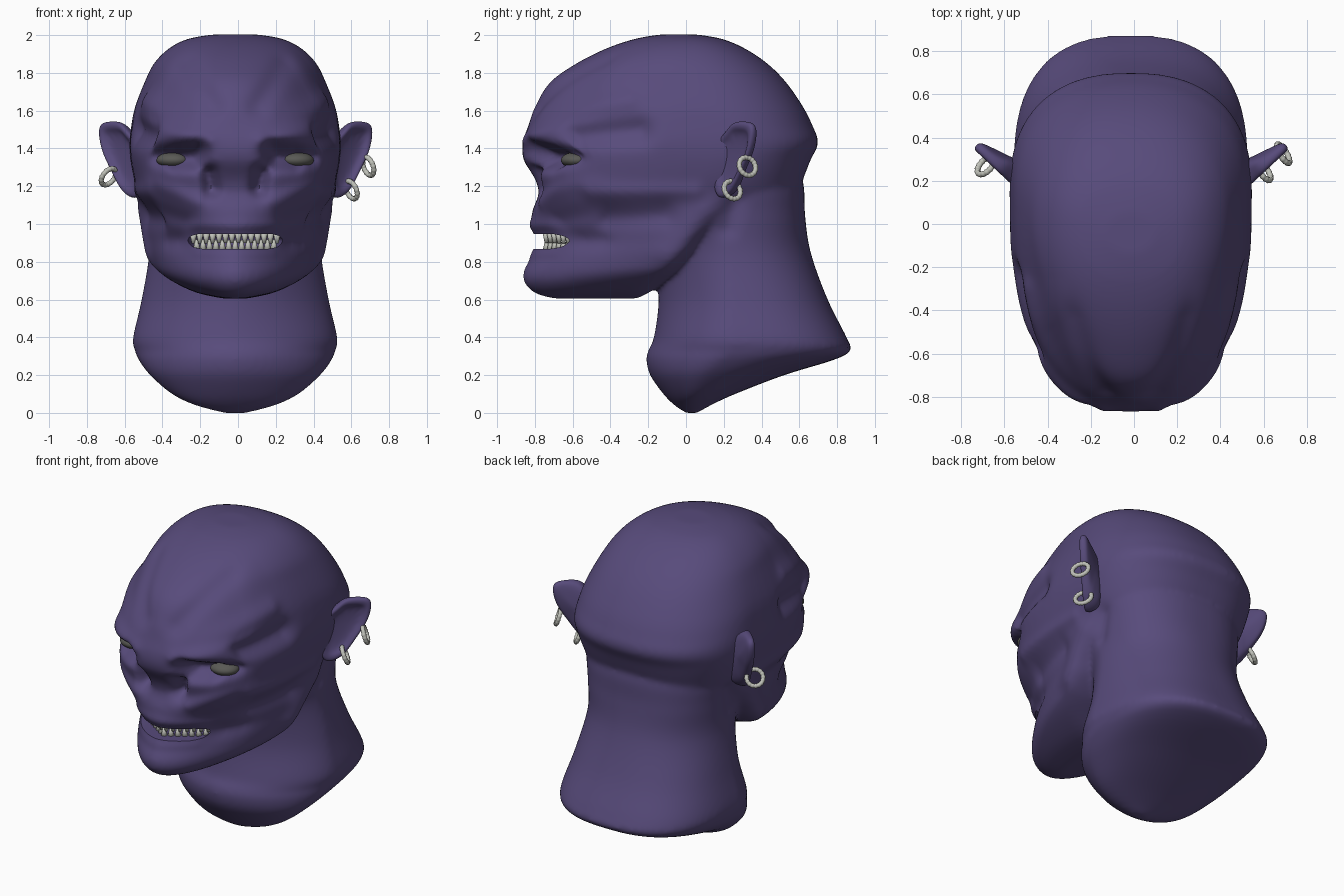
import bpy, bmesh, math
from mathutils import Vector, Matrix

if "Cube" in bpy.data.objects:
    bpy.data.objects.remove(bpy.data.objects["Cube"])

CX = -0.015  # the face sits slightly off centre


def material(name, rgb):
    m = bpy.data.materials.new(name)
    m.diffuse_color = (*rgb, 1)
    m.use_nodes = True
    m.node_tree.nodes["Principled BSDF"].inputs["Base Color"].default_value = m.diffuse_color
    return m


SKIN = material("purple skin", (0.096, 0.070, 0.198))
EYE = material("dark grey eye", (0.10, 0.10, 0.09))
PALE = material("pale metal and bone", (0.52, 0.53, 0.48))


def make(name, bm, mat, smooth=True):
    bmesh.ops.recalc_face_normals(bm, faces=bm.faces)
    me = bpy.data.meshes.new(name)
    bm.to_mesh(me)
    bm.free()
    for p in me.polygons:
        p.use_smooth = smooth
    if mat:
        me.materials.append(mat)
    o = bpy.data.objects.new(name, me)
    bpy.context.collection.objects.link(o)
    return o


def apply_mod(o, kind, **settings):
    m = o.modifiers.new("m", kind)
    for k, v in settings.items():
        setattr(m, k, v)
    bpy.ops.object.select_all(action='DESELECT')
    bpy.context.view_layer.objects.active = o
    o.select_set(True)
    bpy.ops.object.modifier_apply(modifier=m.name)


def skin(bm, rings):
    """Bridge closed rings of points and cap both ends."""
    vs = [[bm.verts.new(p) for p in r] for r in rings]
    n = len(vs[0])
    for a, b in zip(vs, vs[1:]):
        for i in range(n):
            bm.faces.new((a[i], a[(i + 1) % n], b[(i + 1) % n], b[i]))
    bm.faces.new(vs[0][::-1])
    bm.faces.new(vs[-1])


def smooth_rows(rows, steps=5):
    """Catmull-Rom interpolation of the profile rows."""
    out = []
    for i in range(len(rows) - 1):
        p = [rows[max(i - 1, 0)], rows[i], rows[i + 1], rows[min(i + 2, len(rows) - 1)]]
        for s in range(steps):
            t = s / steps
            out.append([0.5 * (2 * b + (c - a) * t + (2 * a - 5 * b + 4 * c - d) * t * t
                               + (3 * b - a - 3 * c + d) * t ** 3) for a, b, c, d in zip(*p)])
    return out + [list(rows[-1])]


def loft(bm, rows, seg=72):
    """Rows: z, front y, back y, half width, front and back squareness, y of widest point."""
    rings = []
    for z, yf, yb, w, nf, nb, cy in smooth_rows(rows):
        ring = []
        for i in range(seg):
            a = 2 * math.pi * i / seg
            c, s = math.cos(a), math.sin(a)
            n = nb if s > 0 else nf
            x = math.copysign(abs(c) ** (2 / n), c) * w
            k = abs(s) ** (2 / n)
            ring.append((x, cy + k * ((yb - cy) if s > 0 else (yf - cy)), z))
        rings.append(ring)
    skin(bm, rings)


# Skull with jaw, and neck, fused into one skin
bm = bmesh.new()
loft(bm, [(.605, -.70, -.26, .06, 2, 2, -.40), (.635, -.80, -.20, .20, 2, 2.3, -.33),
          (.69, -.855, -.12, .32, 1.85, 2.5, -.25), (.75, -.86, -.03, .395, 1.75, 2.5, -.16),
          (.83, -.82, .06, .445, 1.7, 2.5, -.08), (.92, -.80, .15, .465, 1.7, 2.4, -.02),
          (1.0, -.82, .30, .48, 1.85, 2.4, 0), (1.08, -.81, .45, .495, 2.2, 2.5, .02),
          (1.16, -.78, .58, .51, 2.7, 2.6, .05), (1.24, -.80, .62, .535, 2.7, 2.5, .1),
          (1.34, -.86, .66, .555, 2.6, 2.4, .15), (1.43, -.865, .70, .56, 2.7, 2.4, .15),
          (1.52, -.835, .67, .55, 2.5, 2.3, .15), (1.62, -.80, .62, .53, 2.15, 2.3, .1),
          (1.75, -.72, .53, .48, 1.95, 2.3, .05), (1.85, -.58, .43, .43, 1.95, 2.3, 0),
          (1.93, -.42, .31, .35, 2.1, 2.3, 0), (1.98, -.27, .19, .25, 2.2, 2.2, 0),
          (2.003, -.14, .06, .12, 2, 2, -.04)])
loft(bm, [(.0, .0, .06, .06, 2, 2, .03), (.04, -.06, .13, .21, 1.9, 2, .03),
          (.1, -.12, .26, .335, 1.8, 2.1, .06), (.2, -.19, .52, .45, 1.8, 2.3, .12),
          (.28, -.21, .78, .51, 1.8, 2.5, .2), (.33, -.20, .87, .53, 1.8, 2.6, .25),
          (.40, -.17, .85, .54, 1.8, 2.6, .25), (.6, -.145, .75, .495, 1.65, 2.4, .25),
          (.85, -.16, .66, .455, 1.65, 2.2, .23), (1.05, -.15, .63, .465, 1.8, 2.4, .2),
          (1.22, -.1, .62, .48, 2, 2.3, .2), (1.35, 0, .55, .4, 2, 2.2, .2)])
head = make("head_and_neck", bm, SKIN)
apply_mod(head, 'REMESH', mode='VOXEL', voxel_size=0.015)
apply_mod(head, 'SMOOTH', factor=0.5, iterations=6)

# Sculpting strokes: start, end, radius, inward depth (negative bulges out)
FRONT = [  # seen from the front, in x and z
    ((.20, 1.39), (.40, 1.36), .055, .105),     # eye socket
    ((.22, 1.335), (.31, 1.335), .05, .10),     # inner eye corner
    ((.15, 1.44), (.46, 1.52), .045, -.025),    # brow ridge
    ((.125, 1.19), (.14, 1.27), .04, .085),     # nostril
    ((.20, 1.12), (.46, 1.22), .04, -.02),      # cheekbone
    ((.26, 1.02), (.46, 1.08), .045, .025),     # cheek hollow
    ((.12, 1.62), (.26, 1.86), .06, .025),      # forehead hollow
    ((.52, 1.56), (.34, 1.90), .05, -.03),      # temple ridge
    ((.0, .99), (.22, .99), .03, -.012),        # upper lip
    ((.0, .835), (.20, .845), .025, -.006),     # lower lip
    ((.30, .91), (.34, .91), .05, .03),         # mouth corner
]
SIDE = [  # seen from the side, in y and z
    ((-.55, 1.46), (-.25, 1.49), .07, .05),     # temple
    ((-.75, 1.58), (-.30, 1.66), .05, -.018),   # ridge over temple
    ((-.50, 1.17), (.05, 1.17), .045, -.018),   # cheekbone arch
    ((-.42, 1.03), (-.12, 1.05), .065, .03),    # cheek hollow
    ((-.08, .83), (.10, 1.05), .08, -.025),     # jaw muscle
    ((-.60, .72), (-.10, .75), .05, -.01),      # jaw line
    ((.22, .98), (.26, 1.12), .05, .02),        # hollow behind jaw
]


def weight(px, pz, a, b, r):
    dx, dz = b[0] - a[0], b[1] - a[1]
    t = max(0, min(1, ((px - a[0]) * dx + (pz - a[1]) * dz) / (dx * dx + dz * dz)))
    d2 = (px - a[0] - t * dx) ** 2 + (pz - a[1] - t * dz) ** 2
    return math.exp(-d2 / (r * r)) if d2 < 9 * r * r else 0


for v in head.data.vertices:
    x, y, z = v.co
    if z < .6:
        continue
    ax = abs(x)
    mf = max(0, min(1, (-.25 - y) / .2))
    ms = max(0, min(1, (ax - .25) / .15))
    if mf:
        v.co.y += mf * sum(d * weight(ax, z, a, b, r) for a, b, r, d in FRONT)
    if ms:
        v.co.x -= math.copysign(ms, x) * sum(d * weight(y, z, a, b, r) for a, b, r, d in SIDE)
apply_mod(head, 'SMOOTH', factor=0.5, iterations=3)

# Mouth opening
bm = bmesh.new()
loft(bm, [(.868, -.97, -.43, .17, 4, 4, -.7), (.88, -.97, -.41, .225, 4, 4, -.7),
          (.91, -.97, -.40, .25, 4, 4, -.7), (.935, -.97, -.41, .235, 4, 4, -.7),
          (.948, -.97, -.43, .19, 4, 4, -.7)], 48)
cutter = make("mouth_cutter", bm, None)
cutter.hide_render = True
apply_mod(head, 'BOOLEAN', operation='DIFFERENCE', solver='EXACT', object=cutter)
bpy.data.objects.remove(cutter)
bpy.context.view_layer.objects.active = head
bpy.ops.object.shade_smooth_by_angle(angle=math.radians(50))
head.location.x = CX

# Teeth: upper and lower rows on a curve
bm = bmesh.new()
for row, count in ((1, 14), (-1, 13)):
    for i in range(count):
        x = (i - (count - 1) / 2) * .034
        y = -.75 + .62 * abs(x) + .3 * x * x + (0 if row > 0 else .012)
        z = .907 + row * (.022 - abs(x) * .02)
        flip = Matrix.Rotation(math.pi if row > 0 else 0, 4, 'X')
        bmesh.ops.create_cone(bm, cap_ends=True, segments=10, radius1=.021, radius2=.009,
                              depth=.058, matrix=Matrix.Translation((x + CX, y, z)) @ flip)
make("teeth", bm, PALE)

# Eyes
for side, x in (("left", -.345), ("right", .315)):
    bm = bmesh.new()
    bmesh.ops.create_uvsphere(bm, u_segments=32, v_segments=20, radius=1)
    s = 1 if x > 0 else -1
    m = (Matrix.Translation((x, -.585, 1.338)) @ Matrix.Rotation(s * .35, 4, 'Z')
         @ Matrix.Diagonal((.088, .075, .042, 1)))
    bm.transform(m)
    make(side + "_eye", bm, EYE)

# Ears: dished outline leaning out and back, thick at the root
OUTLINE = [(-.06, 1.12), (.05, 1.14), (.11, 1.20), (.165, 1.29), (.22, 1.37), (.25, 1.46),
           (.25, 1.535), (.18, 1.545), (.09, 1.545), (.045, 1.49), (-.06, 1.42)]
mid = Vector((.09, 1.36))
for side, s, shift in (("left", -1, -.025), ("right", 1, 0)):
    rings = []
    for scale, off in ((.8, -.035), (1, -.02), (1, .02), (.78, .022), (.62, -.012)):
        ring = []
        for p in OUTLINE:
            u, z = mid + (Vector(p) - mid) * scale
            o = off - (.09 * max(0, 1 - u / .14) if scale == .8 else 0)
            ring.append((s * (.52 + u * .75 + o * .66) + shift, .19 + u * .70 - o * .75, z))
        rings.append(ring)
    bm = bmesh.new()
    skin(bm, rings)
    ear = make(side + "_ear", bm, SKIN)
    apply_mod(ear, 'SUBSURF', levels=3)

# Earrings: beaded hoops
RINGS = [("right_upper_earring", (.69, .325, 1.305), (.8, .5, .3)),
         ("right_lower_earring", (.60, .245, 1.18), (.75, .5, .35)),
         ("left_earring", (-.685, .27, 1.25), (-.62, .58, .5))]
for name, pos, axis in RINGS:
    bm = bmesh.new()
    n, k = 64, 10
    grid = []
    for i in range(n):
        a = 2 * math.pi * i / n
        r = .0135 + .0012 * math.cos(a * 16)
        grid.append([bm.verts.new(((.05 + r * math.cos(b)) * math.cos(a),
                                   (.05 + r * math.cos(b)) * math.sin(a), r * math.sin(b)))
                     for b in (2 * math.pi * j / k for j in range(k))])
    for i in range(n):
        for j in range(k):
            g, h = grid[i], grid[(i + 1) % n]
            bm.faces.new((g[j], h[j], h[(j + 1) % k], g[(j + 1) % k]))
    rot = Vector(axis).to_track_quat('Z', 'Y').to_matrix().to_4x4()
    bm.transform(Matrix.Translation(pos) @ rot)
    make(name, bm, PALE)
